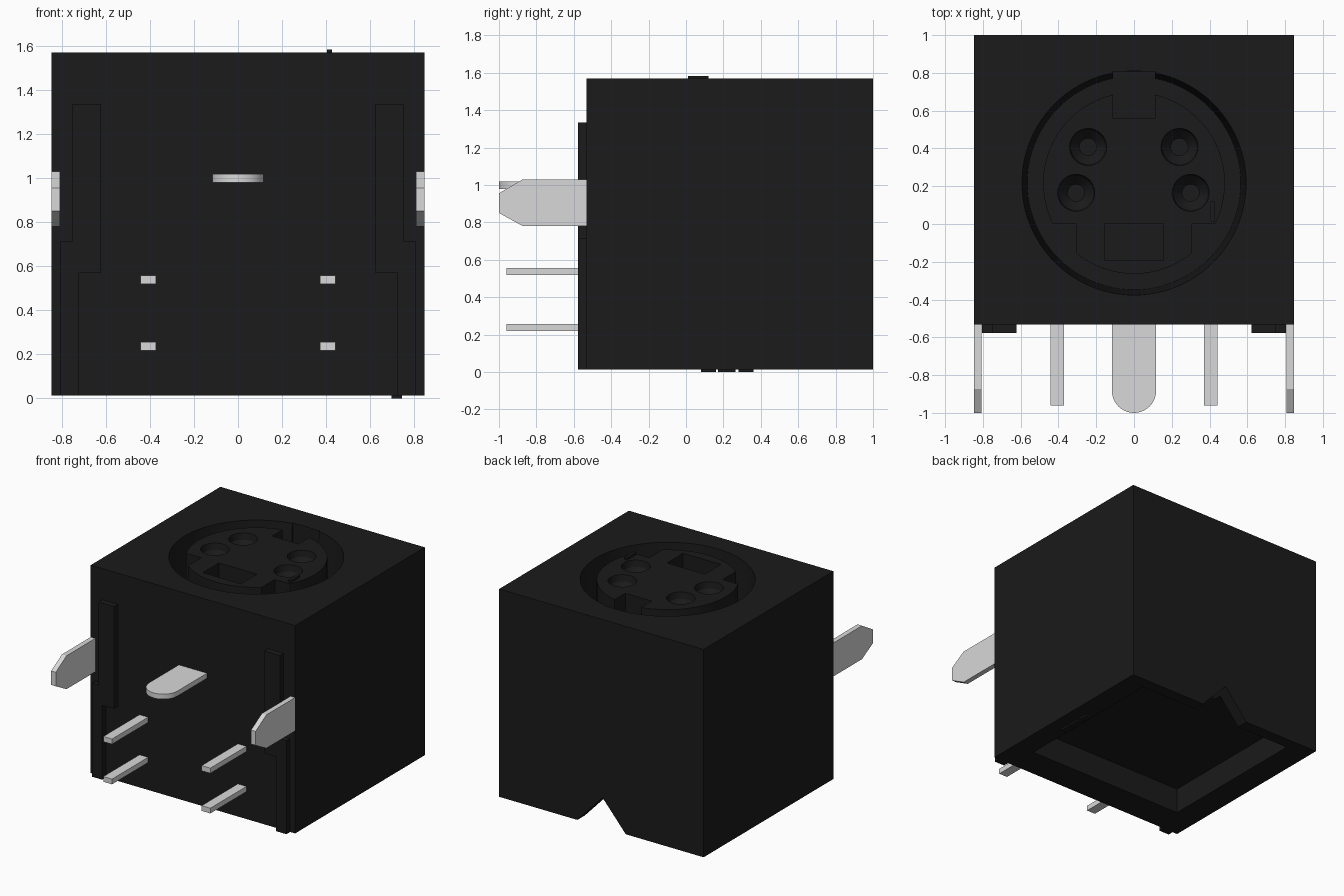
import bpy, bmesh, math
from mathutils import Vector

if "Cube" in bpy.data.objects:
    bpy.data.objects.remove(bpy.data.objects["Cube"], do_unlink=True)


def material(name, rgb, rough):
    m = bpy.data.materials.new(name)
    m.use_nodes = True
    m.diffuse_color = (*rgb, 1)
    bsdf = next(n for n in m.node_tree.nodes if n.type == 'BSDF_PRINCIPLED')
    bsdf.inputs["Base Color"].default_value = (*rgb, 1)
    bsdf.inputs["Roughness"].default_value = rough
    return m


BLACK = material("black plastic", (0.0105, 0.0105, 0.0105), 0.6)
METAL = material("pale metal", (0.69, 0.69, 0.69), 0.4)


def finish(name, bm, mat):
    bmesh.ops.recalc_face_normals(bm, faces=bm.faces)
    me = bpy.data.meshes.new(name)
    bm.to_mesh(me)
    bm.free()
    me.materials.append(mat)
    ob = bpy.data.objects.new(name, me)
    bpy.context.collection.objects.link(ob)
    return ob


def prism(name, pts, axis, lo, hi, mat=BLACK):
    """Extrude a 2D outline along an axis; outline is in the other two axes in order."""
    place = {'x': lambda a, b, t: (t, a, b),
             'y': lambda a, b, t: (a, t, b),
             'z': lambda a, b, t: (a, b, t)}[axis]
    bm = bmesh.new()
    face = bm.faces.new([bm.verts.new(place(a, b, lo)) for a, b in pts])
    ext = bmesh.ops.extrude_face_region(bm, geom=[face])
    verts = [v for v in ext["geom"] if isinstance(v, bmesh.types.BMVert)]
    bmesh.ops.translate(bm, verts=verts, vec=Vector(place(0, 0, hi - lo)))
    return finish(name, bm, mat)


def box(name, x, y, z, mat=BLACK):
    return prism(name, [(x[0], y[0]), (x[1], y[0]), (x[1], y[1]), (x[0], y[1])],
                 'z', z[0], z[1], mat)


def lathe(name, cx, cy, profile, n):
    """Solid of revolution about a vertical line; profile is (radius, z) upward."""
    bm = bmesh.new()
    rings = [[bm.verts.new((cx + r * math.cos(2 * math.pi * i / n),
                            cy + r * math.sin(2 * math.pi * i / n), z)) for i in range(n)]
             for r, z in profile]
    for a, b in zip(rings, rings[1:]):
        for i in range(n):
            j = (i + 1) % n
            bm.faces.new((a[i], a[j], b[j], b[i]))
    bm.faces.new(rings[0])
    bm.faces.new(rings[-1])
    return finish(name, bm, BLACK)


def cut(target, cutter):
    """Subtract a cutter, then discard it."""
    mod = target.modifiers.new("cut", 'BOOLEAN')
    mod.operation, mod.solver, mod.object = 'DIFFERENCE', 'EXACT', cutter
    bpy.context.view_layer.objects.active = target
    bpy.ops.object.modifier_apply(modifier=mod.name)
    bpy.data.objects.remove(cutter, do_unlink=True)


def arc(cx, cy, r, a0, a1, n):
    return [(cx + r * math.cos(a0 + (a1 - a0) * i / n),
             cy + r * math.sin(a0 + (a1 - a0) * i / n)) for i in range(n + 1)]


# Main dimensions
W, FRONT, BACK, BOTTOM, TOP = 0.846, -0.533, 1.0, 0.013, 1.568
CY, R_PLUG, FLOOR = 0.217, 0.481, 0.9

# Housing with tapered round socket, key slot, open underside and notched rear wall
body = box("housing", (-W, W), (FRONT, BACK), (BOTTOM, TOP))
cut(body, lathe("socket_cutter", 0, CY, [(0.565, FLOOR), (0.593, TOP), (0.593, TOP + 0.1)], 96))
cut(body, box("key_cutter", (-0.11, 0.11), (0.6, 0.808), (FLOOR, TOP + 0.1)))
cut(body, box("underside_cutter", (-0.65, 0.68), (-0.3, 0.91), (-0.2, 0.205)))
cut(body, prism("notch_cutter", [(-0.23, -0.02), (0.23, -0.02), (-0.01, 0.235)], 'y', 0.85, 1.1))

# Socket insert: a round plug with a top key slot and two lower corner cut-outs
a_side = math.asin(-CY / R_PLUG)
a_key = math.acos(0.11 / R_PLUG)
a_low = math.acos(0.305 / R_PLUG)
outline = arc(0, CY, R_PLUG, a_side, a_key, 28) + [(0.11, 0.56), (-0.11, 0.56)]
outline += arc(0, CY, R_PLUG, math.pi - a_key, math.pi - a_side, 28) + [(-0.305, 0)]
outline += arc(0, CY, R_PLUG, math.pi + a_low, 2 * math.pi - a_low, 20) + [(0.305, 0)]
plug = prism("socket_insert", outline, 'z', FLOOR - 0.02, TOP - 0.003)

# Contact holes with conical seats, and the rectangular key hole
for x, y in [(-0.243, 0.408), (0.241, 0.408), (-0.306, 0.165), (0.3, 0.165)]:
    cut(plug, lathe("contact_cutter", x, y, [(0.045, TOP - 0.4), (0.045, TOP - 0.1),
                                             (0.09, TOP - 0.05), (0.098, TOP - 0.003),
                                             (0.098, TOP + 0.1)], 32))
cut(plug, box("key_hole_cutter", (-0.157, 0.157), (-0.19, 0), (TOP - 0.3, TOP + 0.1)))

# Small raised marks on the insert and under the housing
box("top_mark", (0.404, 0.426), (0.012, 0.12), (TOP - 0.02, 1.583))
for i, (y0, y1) in enumerate([(0.08, 0.16), (0.17, 0.265), (0.28, 0.36)]):
    box(f"bottom_mark_{i + 1}", (0.695, 0.744), (y0, y1), (0.0, BOTTOM + 0.005))

# Stepped standoff rails and side mounting tabs, one of each per side
rail = [(0.622, 1.335), (0.75, 1.335), (0.75, 0.713), (0.805, 0.713),
        (0.805, BOTTOM), (0.72, BOTTOM), (0.72, 0.57), (0.622, 0.57)]
tab = [(FRONT, 0.78), (-0.873, 0.78), (-1, 0.85), (-1, 0.955), (-0.873, 1.03), (FRONT, 1.03)]
for side, s in (("left", 1), ("right", -1)):
    prism(f"{side}_rail", [(s * x, z) for x, z in rail], 'y', -0.577, FRONT)
    prism(f"{side}_tab", tab, 'x', *sorted((s * 0.808, s * W)), METAL)
    # Contact pins
    px = sorted((s * 0.371, s * 0.443))
    for level, z in (("upper", 0.518), ("lower", 0.218)):
        box(f"{side}_{level}_pin", px, (-0.96, FRONT), (z, z + 0.039), METAL)

# Round-ended centre ground tab
centre = [(0.117, FRONT), (-0.117, FRONT)]
centre += arc(0, -0.883, 0.117, math.pi, 2 * math.pi, 20)
prism("centre_tab", centre, 'z', 0.979, 1.017, METAL)

# Smooth the round walls and keep the edges crisp
bpy.ops.object.select_all(action='DESELECT')
for name in ("housing", "socket_insert", "centre_tab"):
    bpy.data.objects[name].select_set(True)
bpy.context.view_layer.objects.active = body
bpy.ops.object.shade_smooth_by_angle(angle=math.radians(25))
